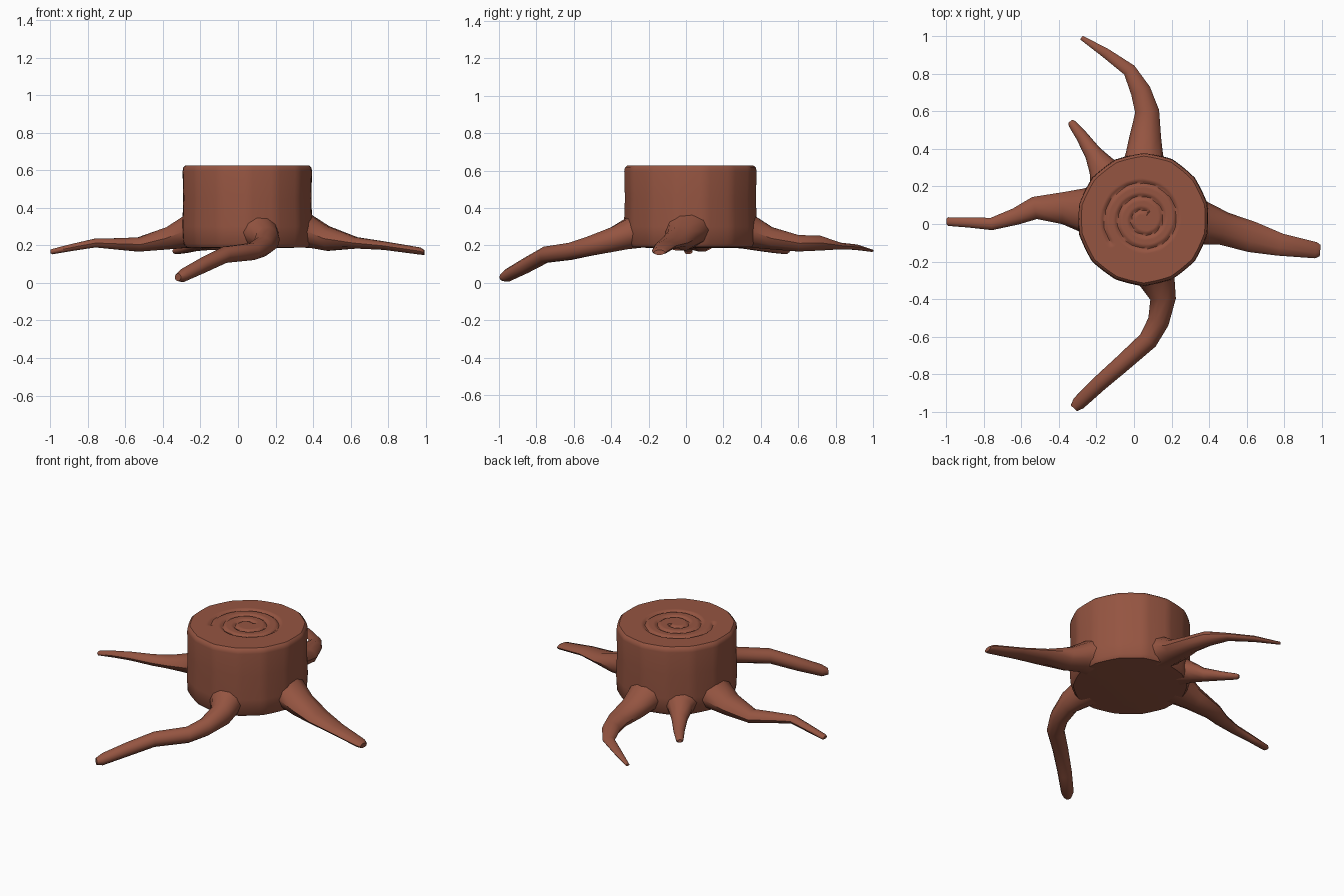
import bpy, bmesh, math, random
from mathutils import Vector

random.seed(4)
bark = bpy.data.materials.new("brown bark")
bark.diffuse_color = (0.30, 0.09, 0.053, 1)


def finish(name, bm, angle):
    bmesh.ops.recalc_face_normals(bm, faces=bm.faces)
    me = bpy.data.meshes.new(name)
    bm.to_mesh(me)
    bm.free()
    me.materials.append(bark)
    ob = bpy.data.objects.new(name, me)
    bpy.context.collection.objects.link(ob)
    bpy.ops.object.select_all(action='DESELECT')
    ob.select_set(True)
    bpy.context.view_layer.objects.active = ob
    bpy.ops.object.shade_smooth_by_angle(angle=math.radians(angle))
    return ob


def skin(bm, rings):
    """Bridge consecutive closed rings of vertices."""
    for a, b in zip(rings, rings[1:]):
        n = len(a)
        for i in range(n):
            j = (i + 1) % n
            bm.faces.new((a[i], a[j], b[j], b[i]))


# Outline of the trunk: an uneven 14-sided log, sampled at N angles
CX, CY, SIDES, N = 0.052, 0.025, 14, 84
wobble = [random.uniform(0.985, 1.02) for _ in range(SIDES)]


def outline(k):
    t = k / N * SIDES
    i, f = int(t) % SIDES, t % 1
    def corner(m):
        a = 2 * math.pi * (m + 0.5) / SIDES
        return Vector((math.cos(a) * 0.352, math.sin(a) * 0.357)) * wobble[m % SIDES]
    flat = corner(i).lerp(corner(i + 1), f)
    a = math.atan2(flat.y, flat.x)
    rnd = Vector((math.cos(a) * 0.350, math.sin(a) * 0.355))
    return flat.lerp(rnd, 0.4)


def spiral_depth(r, a):
    """Shallow carved groove following a two-turn growth spiral."""
    best = 0
    for turn in range(3):
        s = a / (2 * math.pi) + turn
        if 0.15 < s < 2.6:
            d = abs(r - (0.03 + 0.072 * s))
            best = max(best, 1 - d / 0.016)
    return 0.012 * max(0, best)


# Trunk wall, rounded rim and underside
bm = bmesh.new()
rings = []
for z, s in [(0.185, 0.5), (0.19, 0.94), (0.21, 0.985), (0.30, 1.0), (0.45, 0.985),
             (0.595, 0.995), (0.615, 0.985), (0.626, 0.95)]:
    rings.append([bm.verts.new((CX + outline(k).x * s, CY + outline(k).y * s, z)) for k in range(N)])
# Cut face with the carved spiral
for q in range(1, 42):
    s = 0.95 * (1 - q / 42)
    ring = []
    for k in range(N):
        p = outline(k) * s
        a = math.atan2(p.y, p.x) % (2 * math.pi)
        ring.append(bm.verts.new((CX + p.x, CY + p.y, 0.626 - spiral_depth(p.length, a))))
    rings.append(ring)
skin(bm, rings)
bm.faces.new(rings[0])
bm.faces.new(rings[-1])
finish("trunk", bm, 40)


def root(name, pts, sides=10):
    """Tapered root; pts = (x, y, low z, high z, half width)."""
    bm = bmesh.new()
    P = [Vector(p[:2]) for p in pts]
    rings = []
    for i, (x, y, lo, hi, w) in enumerate(pts):
        d1 = (P[i] - P[i - 1]).normalized() if i else (P[1] - P[0]).normalized()
        d2 = (P[i + 1] - P[i]).normalized() if i < len(P) - 1 else d1
        t = (d1 + d2).normalized()
        side = Vector((-t.y, t.x))
        ring = []
        for k in range(sides):
            a = 2 * math.pi * k / sides
            c = P[i] + side * (w * math.cos(a))
            ring.append(bm.verts.new((c.x, c.y, (lo + hi) / 2 + (hi - lo) / 2 * math.sin(a))))
        rings.append(ring)
    skin(bm, rings)
    bm.faces.new(rings[0])
    bm.faces.new(rings[-1])
    return finish(name, bm, 45)


root("left_root", [
    (-0.16, 0.06, 0.185, 0.43, 0.17), (-0.28, 0.075, 0.182, 0.365, 0.115),
    (-0.38, 0.085, 0.175, 0.30, 0.085), (-0.53, 0.085, 0.165, 0.245, 0.06),
    (-0.63, 0.04, 0.175, 0.24, 0.045), (-0.76, 0.0, 0.188, 0.238, 0.033),
    (-0.88, 0.008, 0.17, 0.21, 0.027), (-0.99, 0.013, 0.152, 0.182, 0.023),
    (-1.0, 0.013, 0.158, 0.176, 0.015)])
root("right_root", [
    (0.28, 0.01, 0.185, 0.43, 0.16), (0.39, 0.0, 0.182, 0.365, 0.11),
    (0.48, -0.025, 0.168, 0.305, 0.088), (0.63, -0.07, 0.182, 0.245, 0.082),
    (0.78, -0.11, 0.175, 0.222, 0.06), (0.97, -0.14, 0.15, 0.19, 0.043),
    (0.992, -0.142, 0.148, 0.176, 0.03)])
root("back_root", [
    (0.055, 0.26, 0.185, 0.43, 0.15), (0.055, 0.37, 0.182, 0.36, 0.10),
    (0.06, 0.46, 0.175, 0.30, 0.085), (0.07, 0.60, 0.165, 0.257, 0.064),
    (0.035, 0.71, 0.17, 0.254, 0.054), (-0.025, 0.82, 0.178, 0.215, 0.036),
    (-0.15, 0.91, 0.175, 0.205, 0.026), (-0.28, 0.993, 0.165, 0.178, 0.012)])
root("small_back_root", [
    (-0.12, 0.22, 0.185, 0.40, 0.13), (-0.175, 0.31, 0.18, 0.31, 0.072),
    (-0.22, 0.38, 0.17, 0.25, 0.046), (-0.28, 0.47, 0.158, 0.21, 0.032),
    (-0.33, 0.535, 0.152, 0.187, 0.022), (-0.34, 0.547, 0.16, 0.18, 0.013)])
root("front_root", [
    (0.10, -0.22, 0.185, 0.42, 0.13), (0.13, -0.32, 0.175, 0.345, 0.09),
    (0.155, -0.40, 0.16, 0.30, 0.068), (0.13, -0.52, 0.14, 0.25, 0.057),
    (0.075, -0.62, 0.12, 0.215, 0.052), (-0.07, -0.75, 0.105, 0.195, 0.046),
    (-0.19, -0.855, 0.05, 0.135, 0.042), (-0.295, -0.955, 0.004, 0.075, 0.037),
    (-0.32, -0.982, 0.01, 0.05, 0.023)])
